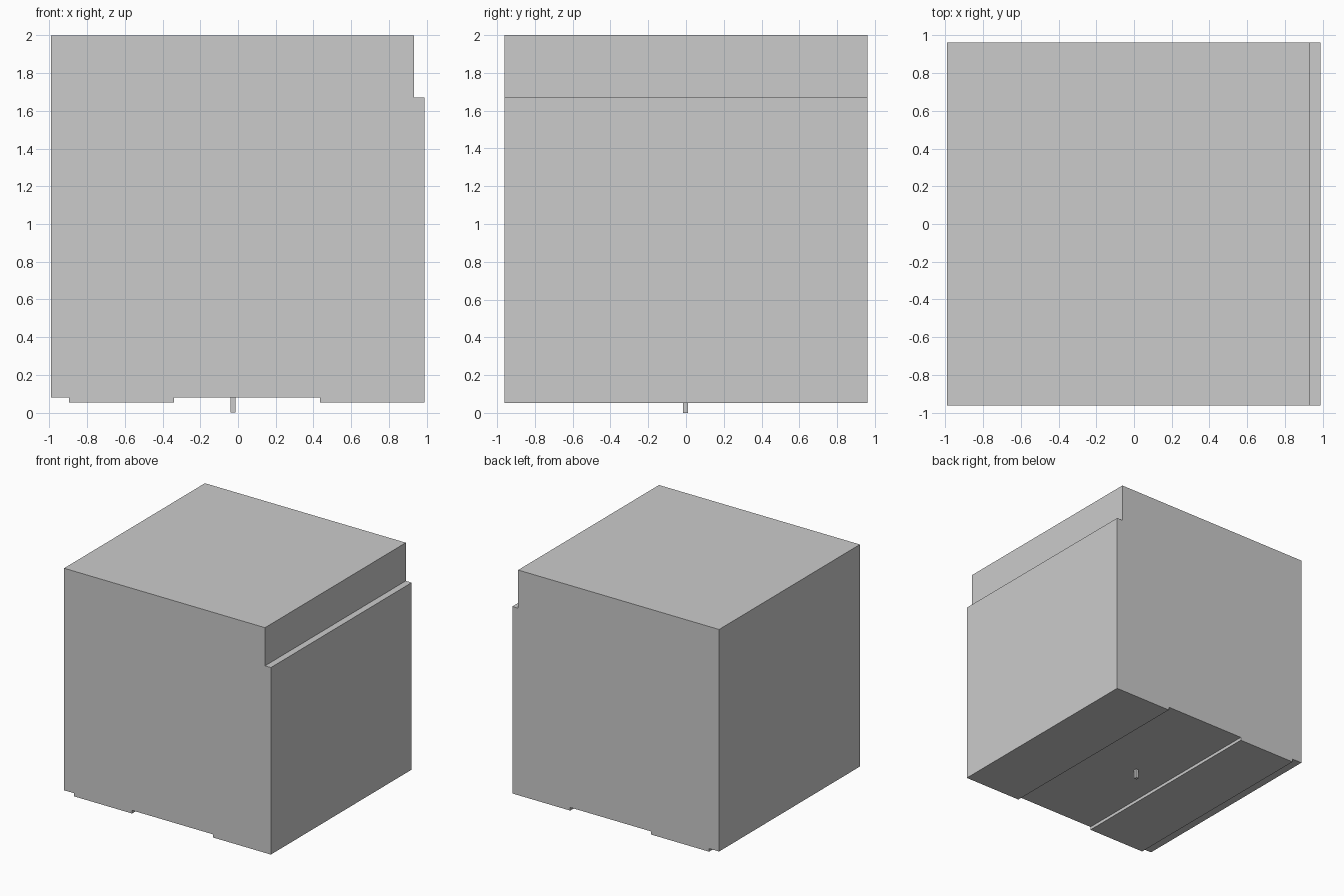
import bpy, bmesh
from mathutils import Matrix

if "Cube" in bpy.data.objects:
    bpy.data.objects.remove(bpy.data.objects["Cube"])

def add_object(name, bm):
    bmesh.ops.recalc_face_normals(bm, faces=bm.faces)
    mesh = bpy.data.meshes.new(name)
    bm.to_mesh(mesh)
    bm.free()
    obj = bpy.data.objects.new(name, mesh)
    bpy.context.collection.objects.link(obj)
    return obj

# Main block: front profile (x, z) with corner rebate and underside channels
profile = [(-0.99, 0.08), (-0.895, 0.08), (-0.895, 0.053), (-0.34, 0.053),
           (-0.34, 0.08), (0.434, 0.08), (0.434, 0.053), (0.988, 0.053),
           (0.988, 1.67), (0.932, 1.67), (0.932, 2.0), (-0.99, 2.0)]
half_depth = 0.962
bm = bmesh.new()
face = bm.faces.new([bm.verts.new((x, -half_depth, z)) for x, z in profile])
ext = bmesh.ops.extrude_face_region(bm, geom=[face], use_keep_orig=True)
moved = [v for v in ext["geom"] if isinstance(v, bmesh.types.BMVert)]
bmesh.ops.translate(bm, verts=moved, vec=(0, 2 * half_depth, 0))
add_object("block_body", bm)

# Small square peg under the central channel
bm = bmesh.new()
bmesh.ops.create_cube(bm, size=1, matrix=Matrix.Translation((-0.027, -0.002, 0.04))
                      @ Matrix.Diagonal((0.027, 0.027, 0.08, 1)))
add_object("bottom_peg", bm)
